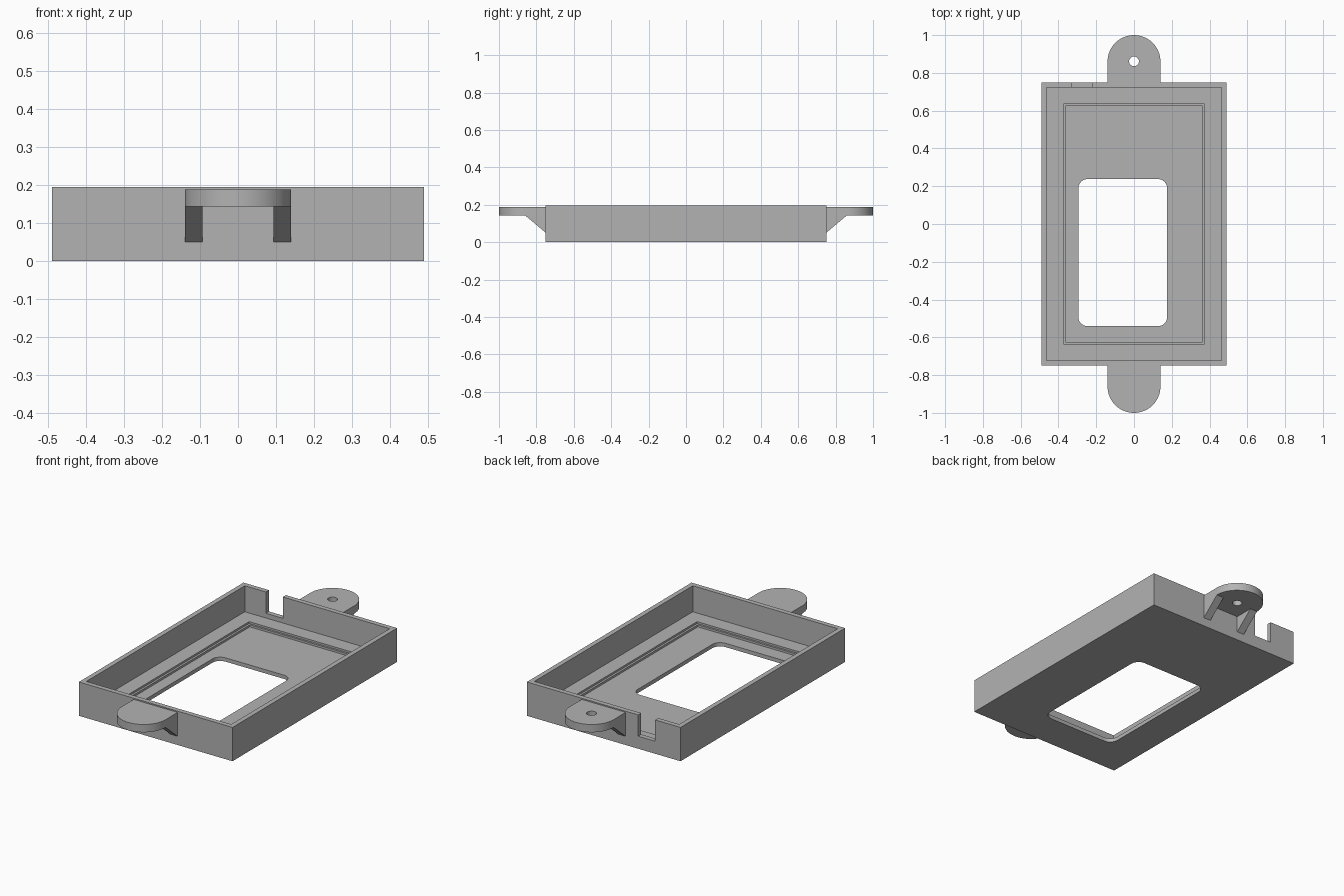
import bpy, bmesh, math
from mathutils import Matrix, Vector

if "Cube" in bpy.data.objects:
    bpy.data.objects.remove(bpy.data.objects["Cube"])

grey = bpy.data.materials.new("plain grey")
grey.use_nodes = True
colour = (0.45, 0.45, 0.45, 1)
grey.diffuse_color = colour
grey.node_tree.nodes["Principled BSDF"].inputs["Base Color"].default_value = colour


def prism(name, points, low, high, matrix=Matrix()):
    """Extrude a flat outline from low to high, then place it with a matrix."""
    bm = bmesh.new()
    base = bm.faces.new([bm.verts.new((x, y, low)) for x, y in points])
    top = bmesh.ops.extrude_face_region(bm, geom=[base])["geom"]
    moved = [v for v in top if isinstance(v, bmesh.types.BMVert)]
    bmesh.ops.translate(bm, verts=moved, vec=(0, 0, high - low))
    bm.transform(matrix)
    bmesh.ops.recalc_face_normals(bm, faces=bm.faces)
    mesh = bpy.data.meshes.new(name)
    bm.to_mesh(mesh)
    bm.free()
    mesh.materials.append(grey)
    obj = bpy.data.objects.new(name, mesh)
    bpy.context.collection.objects.link(obj)
    return obj


def rectangle(x0, x1, y0, y1):
    return [(x0, y0), (x1, y0), (x1, y1), (x0, y1)]


def arc(cx, cy, radius, start, end, steps):
    angles = [math.radians(start + (end - start) * i / steps) for i in range(steps + 1)]
    return [(cx + radius * math.cos(a), cy + radius * math.sin(a)) for a in angles]


def rounded_rectangle(x0, x1, y0, y1, r):
    centres = [(x1 - r, y1 - r), (x0 + r, y1 - r), (x0 + r, y0 + r), (x1 - r, y0 + r)]
    return [p for i, (x, y) in enumerate(centres)
            for p in arc(x, y, r, 90 * i, 90 * i + 90, 8)]


def cut(target, cutter):
    """Subtract a cutter for good and delete it."""
    cutter.hide_render = True
    mod = target.modifiers.new("cut", "BOOLEAN")
    mod.operation = "DIFFERENCE"
    mod.solver = "EXACT"
    mod.object = cutter
    bpy.context.view_layer.objects.active = target
    bpy.ops.object.modifier_apply(modifier=mod.name)
    bpy.data.objects.remove(cutter)


def smooth(obj):
    bpy.ops.object.select_all(action="DESELECT")
    obj.select_set(True)
    bpy.context.view_layer.objects.active = obj
    bpy.ops.object.shade_smooth_by_angle(angle=math.radians(30))


HEIGHT = 0.195
ABOVE = 0.3

# Open tray with a stepped recess in its floor
tray = prism("tray", rectangle(-0.49, 0.49, -0.75, 0.75), 0, HEIGHT)
for half_x, half_y, floor in ((0.462, 0.722, 0.045),
                              (0.374, 0.635, 0.034),
                              (0.362, 0.624, 0.022)):
    cut(tray, prism("pocket_cutter", rectangle(-half_x, half_x, -half_y, half_y), floor, ABOVE))

# Rounded window through the floor
cut(tray, prism("window_cutter", rounded_rectangle(-0.295, 0.176, -0.541, 0.238, 0.05), -0.1, ABOVE))

# Cable notch in the back wall
cut(tray, prism("notch_cutter", rectangle(-0.328, -0.22, 0.70, 0.80), 0.072, ABOVE))
smooth(tray)

# Mounting tab with a screw hole and two gussets at each end
for end, turn in (("back", 0), ("front", math.pi)):
    place = Matrix.Rotation(turn, 4, "Z")
    outline = [(-0.14, 0.75), (0.14, 0.75)] + arc(0, 0.86, 0.14, 0, 180, 40)
    tab = prism(end + "_tab", outline, 0.143, 0.188, place)
    cut(tab, prism("hole_cutter", arc(0, 0.861, 0.026, 0, 345, 23), 0, ABOVE, place))
    smooth(tab)
    # The gusset profile lies in the y-z plane and is extruded along x
    upright = Matrix(((0, 0, 1, 0), (1, 0, 0, 0), (0, 1, 0, 0), (0, 0, 0, 1)))
    for side, x in (("left", 0.094), ("right", -0.14)):
        prism(f"{end}_{side}_gusset", [(0.75, 0.05), (0.86, 0.143), (0.75, 0.143)],
              x, x + 0.046, place @ upright)
